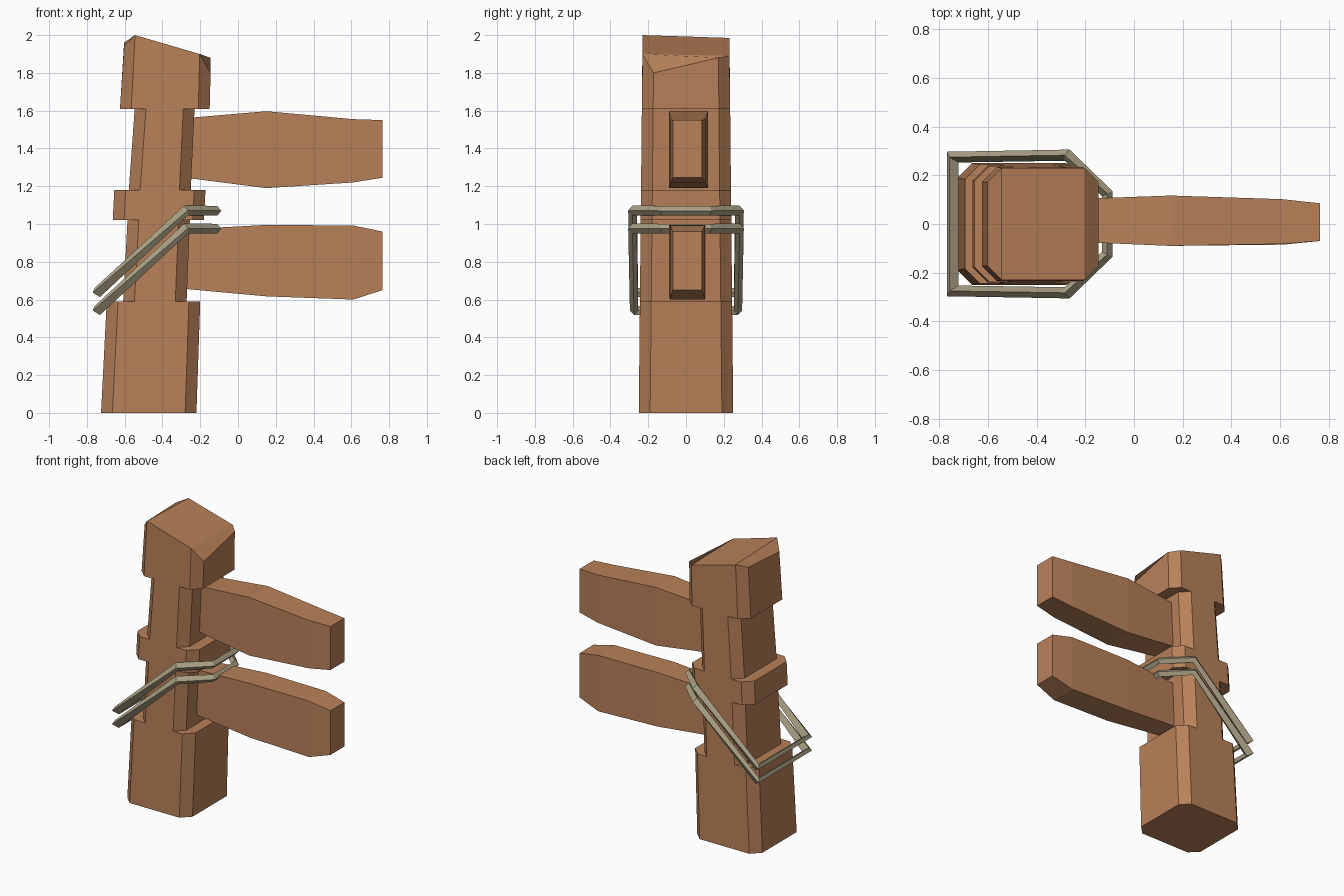
import bpy, bmesh
from mathutils import Vector

if "Cube" in bpy.data.objects:
    bpy.data.objects.remove(bpy.data.objects["Cube"])


def material(name, color):
    m = bpy.data.materials.new(name)
    m.diffuse_color = (*color, 1)
    m.use_nodes = True
    m.node_tree.nodes["Principled BSDF"].inputs["Base Color"].default_value = m.diffuse_color
    return m


WOOD = material("brown wood", (0.48, 0.22, 0.10))
ROPE = material("grey rope", (0.40, 0.35, 0.23))


def loft(name, rings, mat, closed=False, skip=None, end=None):
    """Join rings of points with quads; cap the ends unless closed."""
    bm = bmesh.new()
    vs = [[bm.verts.new(p) for p in r] for r in rings]
    n = len(rings[0])
    for k in range(len(vs) if closed else len(vs) - 1):
        a, b = vs[k], vs[(k + 1) % len(vs)]
        for i in range(n):
            if skip and skip(k, i):
                continue
            j = (i + 1) % n
            bm.faces.new((a[i], a[j], b[j], b[i]))
    if not closed:
        bm.faces.new(vs[0][::-1])
        for f in end or [range(n)]:
            bm.faces.new([vs[-1][i] for i in f])
    bmesh.ops.recalc_face_normals(bm, faces=bm.faces)
    me = bpy.data.meshes.new(name)
    bm.to_mesh(me)
    bm.free()
    me.materials.append(mat)
    ob = bpy.data.objects.new(name, me)
    bpy.context.collection.objects.link(ob)
    return ob


def octagon(z, xl, xr, c=0.06):
    """Square section with cut corners, front edge first."""
    w = 0.25 - 0.01 * z
    return [(xl + c, -w, z), (xr - c, -w, z), (xr, -w + c, z), (xr, w - c, z),
            (xr - c, w, z), (xl + c, w, z), (xl, w - c, z), (xl, -w + c, z)]


# Leaning post: base, neck, collar, neck, cap (notched on the two x sides only)
sections = [(0, -0.725, -0.22), (0.59, -0.695, -0.20),
            (0.59, -0.608, -0.272), (1.02, -0.585, -0.255),
            (1.02, -0.663, -0.18), (1.18, -0.655, -0.172),
            (1.18, -0.578, -0.25), (1.61, -0.547, -0.23),
            (1.61, -0.625, -0.15)]
rings = [octagon(*s) for s in sections]
# Roughly hewn sloping top
tops = [2.0, 1.90, 1.80, 1.88, 1.89, 1.985, 1.96, 1.94]
rings.append([(x, y, z) for (x, y, _), z in
              zip(octagon(2.0, -0.603, -0.145, 0.058), tops)])
loft("post", rings, WOOD,
     skip=lambda k, i: k % 2 == 1 and i in (0, 4),
     end=[(1, 2, 3, 4), (0, 1, 4, 5), (0, 5, 6, 7)])


# Two plank arms: stations of x, bottom, top, front y, back y
def arm(name, stations):
    loft(name, [[(x, y0, b), (x, y1, b), (x, y1, t), (x, y0, t)]
                for x, b, t, y0, y1 in stations], WOOD)


arm("upper_arm", [(-0.32, 1.25, 1.557, -0.07, 0.10), (0.15, 1.19, 1.597, -0.09, 0.117),
                  (0.61, 1.22, 1.555, -0.082, 0.102), (0.765, 1.245, 1.55, -0.07, 0.085)])
arm("lower_arm", [(-0.32, 0.66, 0.97, -0.07, 0.085), (0.15, 0.617, 0.995, -0.09, 0.102),
                  (0.61, 0.60, 0.992, -0.085, 0.10), (0.765, 0.65, 0.96, -0.07, 0.085)])

# Two rope loops with diamond section: centre, outward offset, upward offset
half = [((-0.745, 0.275, 0.637), (-0.024, 0.022, 0), (-0.014, 0, 0.024)),
        ((-0.275, 0.283, 1.072), (0.010, 0.023, 0), (-0.010, 0, 0.026)),
        ((-0.11, 0.125, 1.070), (0.022, 0.010, 0), (0, 0, 0.026))]
path = half + [tuple((x, -y, z) for x, y, z in p) for p in half[::-1]]


def rope(name, drop):
    loops = []
    for p, o, u in path:
        p, o, u = Vector(p) - Vector((0, 0, drop)), Vector(o), Vector(u)
        loops.append([p + o, p + u, p - o, p - u])
    loft(name, loops, ROPE, closed=True)


rope("upper_rope", 0)
rope("lower_rope", 0.095)
